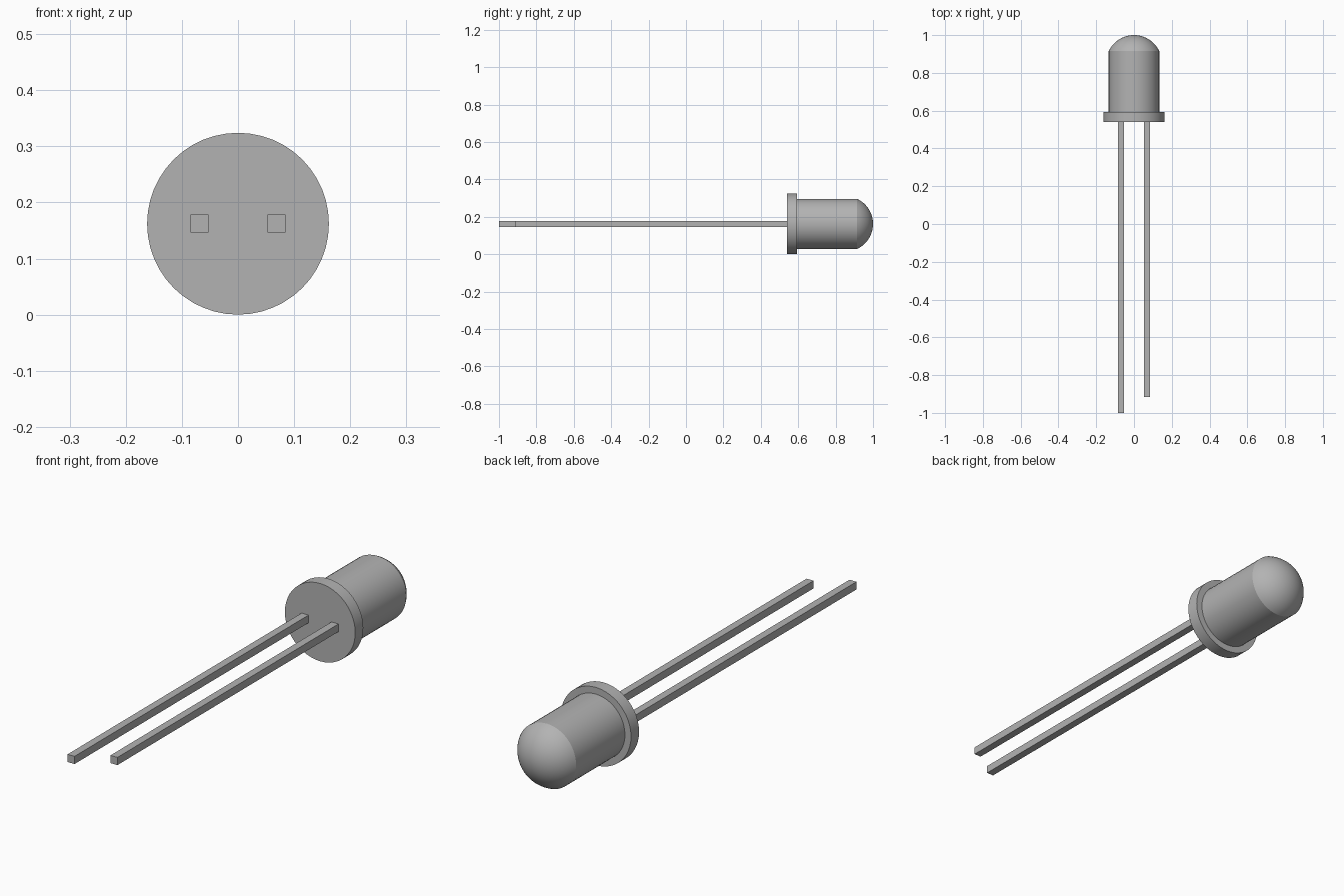
import bpy, bmesh, math
from mathutils import Matrix, Vector

if "Cube" in bpy.data.objects:
    bpy.data.objects.remove(bpy.data.objects["Cube"], do_unlink=True)

AXIS_Z = 0.162

grey = bpy.data.materials.new("neutral grey")
grey.use_nodes = True
colour = (0.45, 0.45, 0.45, 1)
grey.diffuse_color = colour
grey.node_tree.nodes["Principled BSDF"].inputs["Base Color"].default_value = colour


def finish(name, bm, smooth=False):
    bmesh.ops.remove_doubles(bm, verts=bm.verts, dist=0.0001)
    bmesh.ops.recalc_face_normals(bm, faces=bm.faces)
    mesh = bpy.data.meshes.new(name)
    bm.to_mesh(mesh)
    bm.free()
    mesh.materials.append(grey)
    obj = bpy.data.objects.new(name, mesh)
    bpy.context.collection.objects.link(obj)
    if smooth:
        bpy.ops.object.select_all(action="DESELECT")
        obj.select_set(True)
        bpy.context.view_layer.objects.active = obj
        bpy.ops.object.shade_smooth_by_angle(angle=math.radians(25))
    return obj


def lathe(name, profile, steps=48):
    """Spin a (radius, y) profile around the long axis."""
    bm = bmesh.new()
    verts = [bm.verts.new((r, y, AXIS_Z)) for r, y in profile]
    edges = [bm.edges.new(pair) for pair in zip(verts, verts[1:])]
    bmesh.ops.spin(bm, geom=verts + edges, cent=(0, 0, AXIS_Z), axis=(0, 1, 0),
                   angle=math.tau, steps=steps, use_merge=True)
    return finish(name, bm, smooth=True)


def lead(name, x, y_start, y_end, width=0.032):
    bm = bmesh.new()
    place = Matrix.Translation(Vector((x, (y_start + y_end) / 2, AXIS_Z)))
    size = Matrix.Diagonal((width, y_end - y_start, width, 1))
    bmesh.ops.create_cube(bm, size=1, matrix=place @ size)
    return finish(name, bm)


# Lens: rim flange, straight barrel and shallow spherical cap
RIM, BARREL, SHOULDER, TIP = 0.162, 0.134, 0.915, 1.0
cap = TIP - SHOULDER
radius = (BARREL ** 2 + cap ** 2) / (2 * cap)
sweep = math.asin(BARREL / radius)
dome = [(radius * math.sin(sweep * (1 - i / 12)),
         TIP - radius + radius * math.cos(sweep * (1 - i / 12))) for i in range(13)]
lathe("lens_body", [(0, 0.54), (RIM, 0.54), (RIM, 0.593), (BARREL, 0.593)] + dome)

# Wire leads, one longer than the other
lead("long_lead", -0.069, -1.0, 0.545)
lead("short_lead", 0.069, -0.915, 0.545)
